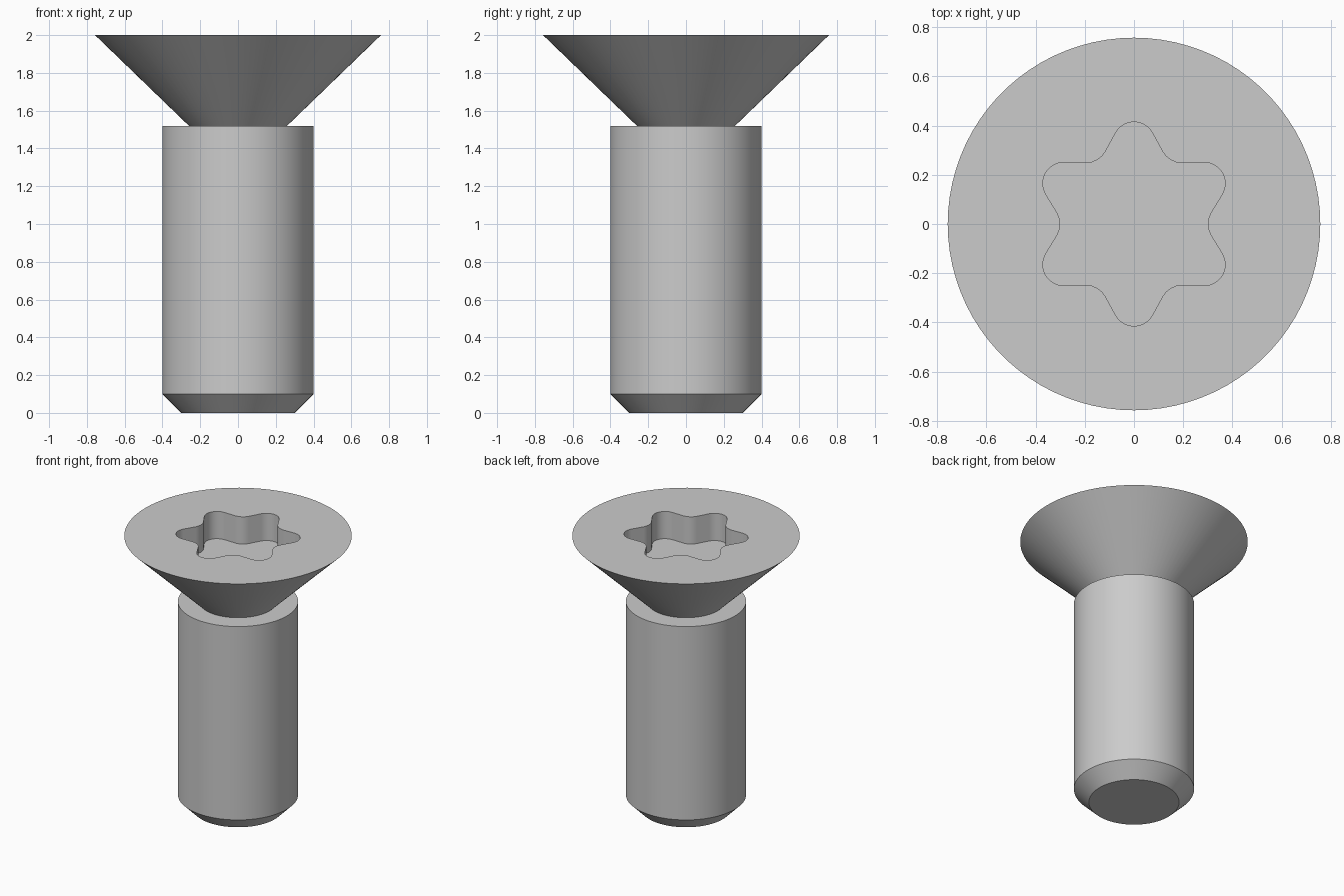
import bpy
import bmesh
from math import sin, cos, radians, tau

cube = bpy.data.objects.get("Cube")
if cube:
    bpy.data.objects.remove(cube)

STEEL = (0.6, 0.6, 0.6, 1)
steel = bpy.data.materials.new("grey steel")
steel.use_nodes = True
steel.diffuse_color = STEEL
steel.node_tree.nodes["Principled BSDF"].inputs["Base Color"].default_value = STEEL

LOBE_STEPS, VALLEY_STEPS = 9, 5
SIDES = 6 * (LOBE_STEPS + VALLEY_STEPS)
LEDGE, TOP, NECK = 1.52, 2.0, 0.26


def arc(cx, cy, radius, start, end, steps):
    angles = [radians(start + (end - start) * i / (steps - 1)) for i in range(steps)]
    return [(cx + radius * cos(a), cy + radius * sin(a)) for a in angles]


def circle(radius):
    # first point lines up with the first lobe arc of the star
    first = radians(30) - tau * (LOBE_STEPS - 1) / 2 / SIDES
    return [(radius * cos(first + tau * i / SIDES), radius * sin(first + tau * i / SIDES))
            for i in range(SIDES)]


def star():
    """Six rounded lobes joined by rounded valleys."""
    points = []
    for tip in range(30, 390, 60):
        t, v = radians(tip), radians(tip + 30)
        points += arc(0.33 * cos(t), 0.33 * sin(t), 0.085, tip - 60, tip + 60, LOBE_STEPS)
        points += arc(0.39 * cos(v), 0.39 * sin(v), 0.09, tip + 240, tip + 180, VALLEY_STEPS)
    return points


def loft(name, sections, cap_start=False, cap_end=False):
    """Skin a stack of equal-length outlines, each given as (points, height)."""
    bm = bmesh.new()
    rings = [[bm.verts.new((x, y, z)) for x, y in pts] for pts, z in sections]
    for low, high in zip(rings, rings[1:]):
        for i in range(SIDES):
            j = (i + 1) % SIDES
            bm.faces.new((low[i], low[j], high[j], high[i]))
    if cap_start:
        bm.faces.new(rings[0][::-1])
    if cap_end:
        bm.faces.new(rings[-1])
    mesh = bpy.data.meshes.new(name)
    bm.to_mesh(mesh)
    bm.free()
    mesh.materials.append(steel)
    obj = bpy.data.objects.new(name, mesh)
    bpy.context.collection.objects.link(obj)
    bpy.ops.object.select_all(action="DESELECT")
    obj.select_set(True)
    bpy.context.view_layer.objects.active = obj
    bpy.ops.object.shade_smooth_by_angle(angle=radians(30))
    return obj


# shank with chamfered tip and a flat ledge under the head
loft("shank", [(circle(0.3), 0), (circle(0.4), 0.1), (circle(0.4), LEDGE),
               (circle(NECK), LEDGE)], cap_start=True)

# countersunk head with the star-shaped drive recess
loft("countersunk_head", [(circle(NECK), LEDGE), (circle(0.757), TOP),
                          (star(), TOP), (star(), TOP - 0.2)], cap_end=True)
